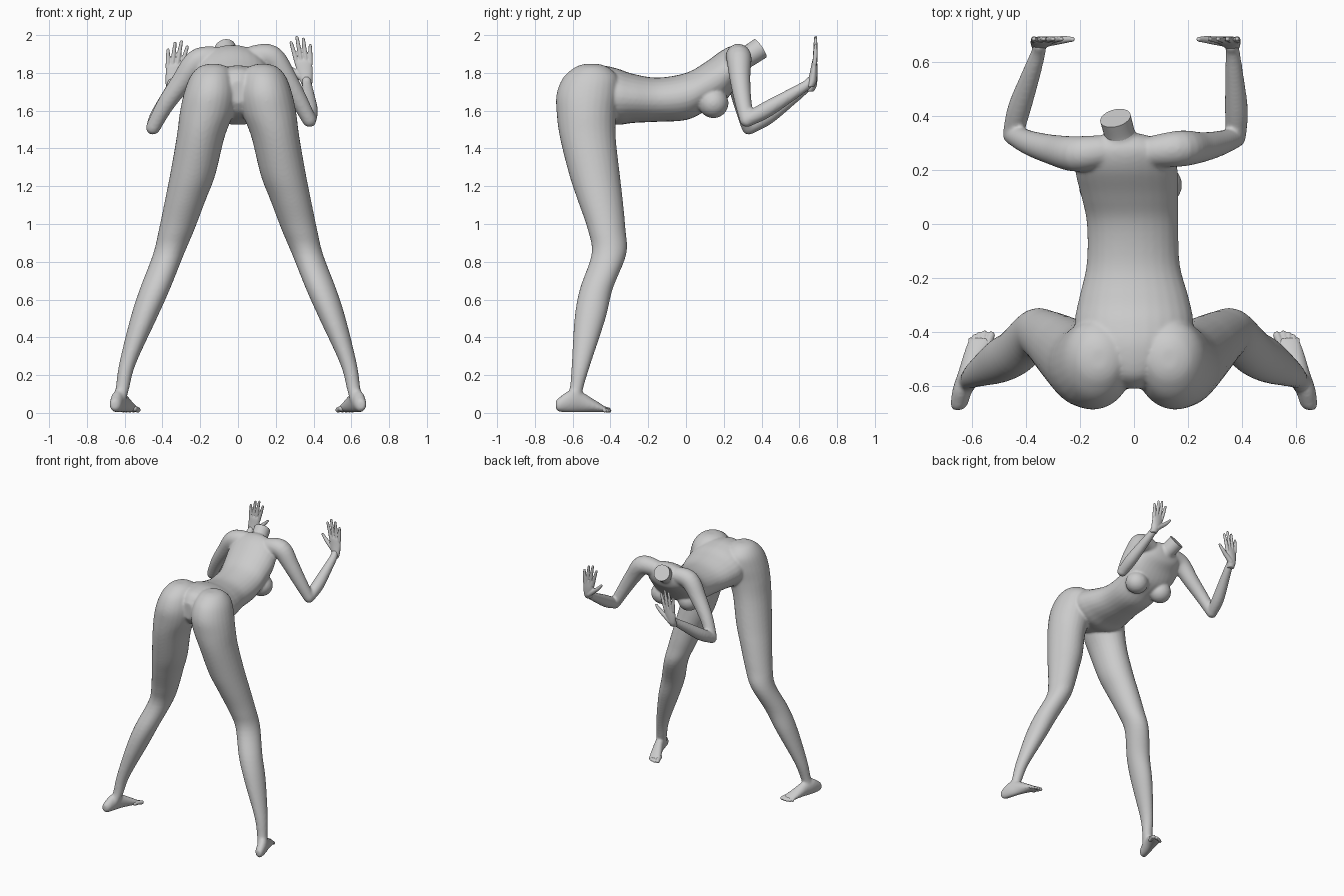
import bpy, bmesh
from math import sin, cos, pi
from mathutils import Vector, Matrix

X, Y, Z = Vector((1, 0, 0)), Vector((0, 1, 0)), Vector((0, 0, 1))


def smooth_rows(rows, steps=5):
    """Catmull-Rom interpolation of section rows."""
    out, n = [], len(rows)
    for i in range(n - 1):
        p = [rows[max(0, min(n - 1, i + k))] for k in (-1, 0, 1, 2)]
        for s in range(steps):
            t = s / steps
            out.append([0.5 * (2 * b + (c - a) * t + (2 * a - 5 * b + 4 * c - d) * t * t
                               + (3 * b - a - 3 * c + d) * t ** 3) for a, b, c, d in zip(*p)])
    return out + [list(rows[-1])]


def skin(bm, rings):
    """Bridge rings (centre, u, v) into a closed surface."""
    n, loops = 28, []
    for c, u, v in rings:
        loops.append([bm.verts.new(c + u * cos(2 * pi * k / n) + v * sin(2 * pi * k / n)) for k in range(n)])
    for a, b in zip(loops, loops[1:]):
        for k in range(n):
            bm.faces.new((a[k], a[(k + 1) % n], b[(k + 1) % n], b[k]))
    bm.faces.new(loops[0])
    bm.faces.new(loops[-1])


def loft(bm, rows, u, v, side=1):
    """Rows of x, y, z, half width, half depth in fixed planes."""
    skin(bm, [(Vector((side * r[0], r[1], r[2])), u * r[3], v * r[4]) for r in smooth_rows(rows)])


def tube(bm, rows, rounded=True):
    """Rows of x, y, z, radius swept along the path."""
    rows = smooth_rows(rows)
    pts = [Vector(r[:3]) for r in rows]
    span = pts[-1] - pts[0]
    ref = min((X, Y, Z), key=lambda a: abs(a.dot(span)))
    rings = []
    for i, p in enumerate(pts):
        t = (pts[min(i + 1, len(pts) - 1)] - pts[max(i - 1, 0)]).normalized()
        u = t.cross(ref).normalized()
        v, r = t.cross(u), rows[i][3]
        ring = [(p, u * r, v * r)]
        if rounded and i in (0, len(pts) - 1):
            d = t if i else -t
            ring += [(p + d * r * k, u * r * w, v * r * w) for k, w in ((.5, .87), (.87, .5), (.98, .2))]
            if i == 0:
                ring.reverse()
        rings += ring
    skin(bm, rings)


def ball(bm, c, r):
    bmesh.ops.create_uvsphere(bm, u_segments=28, v_segments=16, radius=1,
                              matrix=Matrix.Translation(c) @ Matrix.Diagonal((*r, 1)))


def finish(bm, name, voxel=0, repeat=0):
    bmesh.ops.recalc_face_normals(bm, faces=bm.faces)
    me = bpy.data.meshes.new(name)
    bm.to_mesh(me)
    bm.free()
    ob = bpy.data.objects.new(name, me)
    bpy.context.collection.objects.link(ob)
    if voxel:
        m = ob.modifiers.new("fuse", 'REMESH')
        m.mode, m.voxel_size, m.use_smooth_shade = 'VOXEL', voxel, True
        s = ob.modifiers.new("soften", 'SMOOTH')
        s.factor, s.iterations = 0.5, repeat
    else:
        bpy.context.view_layer.objects.active = ob
        ob.select_set(True)
        bpy.ops.object.shade_smooth_by_angle()
        ob.select_set(False)
    return ob


body = bmesh.new()

# torso, from pelvis to the base of the neck
loft(body, [(0, -.61, 1.70, .04, .06), (0, -.56, 1.70, .12, .12), (0, -.46, 1.695, .20, .145),
            (0, -.37, 1.675, .22, .15), (0, -.28, 1.665, .205, .13), (-.003, -.15, 1.658, .173, .117),
            (-.005, 0, 1.675, .17, .125), (-.015, .1, 1.725, .18, .13), (-.028, .2, 1.785, .19, .14),
            (-.03, .27, 1.84, .17, .108), (-.035, .315, 1.855, .12, .075), (-.035, .335, 1.86, .06, .035)], X, Z)
ball(body, (.095, .145, 1.64), (.083, .08, .08))
ball(body, (-.125, .14, 1.645), (.08, .08, .08))

# legs and feet, mirrored
leg = [(.13, -.5, 1.847, .03, .04), (.132, -.5, 1.828, .08, .09), (.138, -.505, 1.775, .118, .145),
       (.147, -.52, 1.69, .14, .165), (.165, -.527, 1.59, .143, .158), (.198, -.52, 1.46, .127, .148),
       (.24, -.484, 1.26, .12, .134), (.278, -.455, 1.13, .108, .12), (.325, -.42, .97, .094, .1),
       (.368, -.408, .84, .082, .092), (.44, -.475, .656, .08, .087), (.5, -.508, .5, .07, .082),
       (.585, -.555, .26, .044, .05), (.612, -.58, .13, .036, .036), (.63, -.6, .06, .035, .045)]
foot = [(.655, -.69, .045, .012, .018), (.65, -.675, .043, .03, .036), (.635, -.61, .062, .037, .06),
        (.615, -.55, .056, .037, .053), (.592, -.49, .038, .043, .035), (.572, -.44, .022, .047, .019),
        (.567, -.42, .016, .042, .011)]
for s in (1, -1):
    loft(body, leg, X, Y, s)
    loft(body, foot, X, Z, s)

# arms, each posed separately
tube(body, [(.08, .27, 1.885, .06), (.175, .28, 1.88, .067), (.25, .285, 1.78, .056),
            (.32, .3, 1.66, .046), (.378, .322, 1.55, .038)])
tube(body, [(.378, .322, 1.55, .037), (.38, .42, 1.602, .043), (.372, .55, 1.68, .034),
            (.366, .635, 1.733, .027), (.362, .66, 1.76, .025)])
tube(body, [(-.12, .27, 1.88, .06), (-.215, .26, 1.86, .066), (-.3, .275, 1.75, .056),
            (-.385, .3, 1.63, .046), (-.45, .332, 1.51, .038)])
tube(body, [(-.45, .332, 1.51, .037), (-.425, .43, 1.568, .043), (-.38, .56, 1.665, .034),
            (-.355, .635, 1.722, .027), (-.35, .66, 1.748, .025)])
tube(body, [(-.035, .25, 1.85, .075), (-.045, .3, 1.875, .064), (-.058, .35, 1.9, .054)], False)
finish(body, "body", .008, 8)

# open-cut neck stub with a crisp rim
neck = bmesh.new()
tube(neck, [(-.045, .30, 1.875, .06), (-.055, .34, 1.895, .057), (-.069, .393, 1.93, .058)], False)
finish(neck, "neck")

# hands, flat with fingers up
for s, name, wx, wz in ((1, "right_hand", .365, 1.735), (-1, "left_hand", -.353, 1.712)):
    hand = bmesh.new()

    def at(u, h, y):
        return (wx - s * (u + .13 * h), y, wz + h - .13 * u)

    loft(hand, [(*at(0, -.01, .655), .024, .022), (*at(0, .02, .668), .032, .024),
                (*at(.002, .07, .676), .042, .02), (*at(.003, .12, .68), .045, .014),
                (*at(.003, .137, .682), .04, .009)], X, Y)
    for u0, u1, h in ((.036, .054, .232), (.013, .02, .256), (-.011, -.012, .243), (-.033, -.044, .204)):
        tube(hand, [(*at(u0, .11, .681), .012), (*at((u0 + u1) / 2, (.12 + h) / 2, .685), .0115),
                    (*at(u1, h, .686), .0085)])
    tube(hand, [(*at(.01, .03, .675), .02), (*at(.055, .075, .68), .016), (*at(.085, .108, .684), .013),
                (*at(.107, .14, .685), .009)])
    finish(hand, name, .004, 3)

# toes
for s, name in ((1, "right_toes"), (-1, "left_toes")):
    toes = bmesh.new()
    for x0, x1, y1, r in ((.54, .53, -.413, .0145), (.561, .554, -.406, .011), (.577, .573, -.41, .0105),
                          (.592, .59, -.418, .01), (.606, .606, -.43, .0095)):
        tube(toes, [(s * (x0 + .008), -.47, .022, r), (s * x0, -.44, .021, r), (s * x1, y1, r + .001, r)])
    finish(toes, name, .004, 2)
